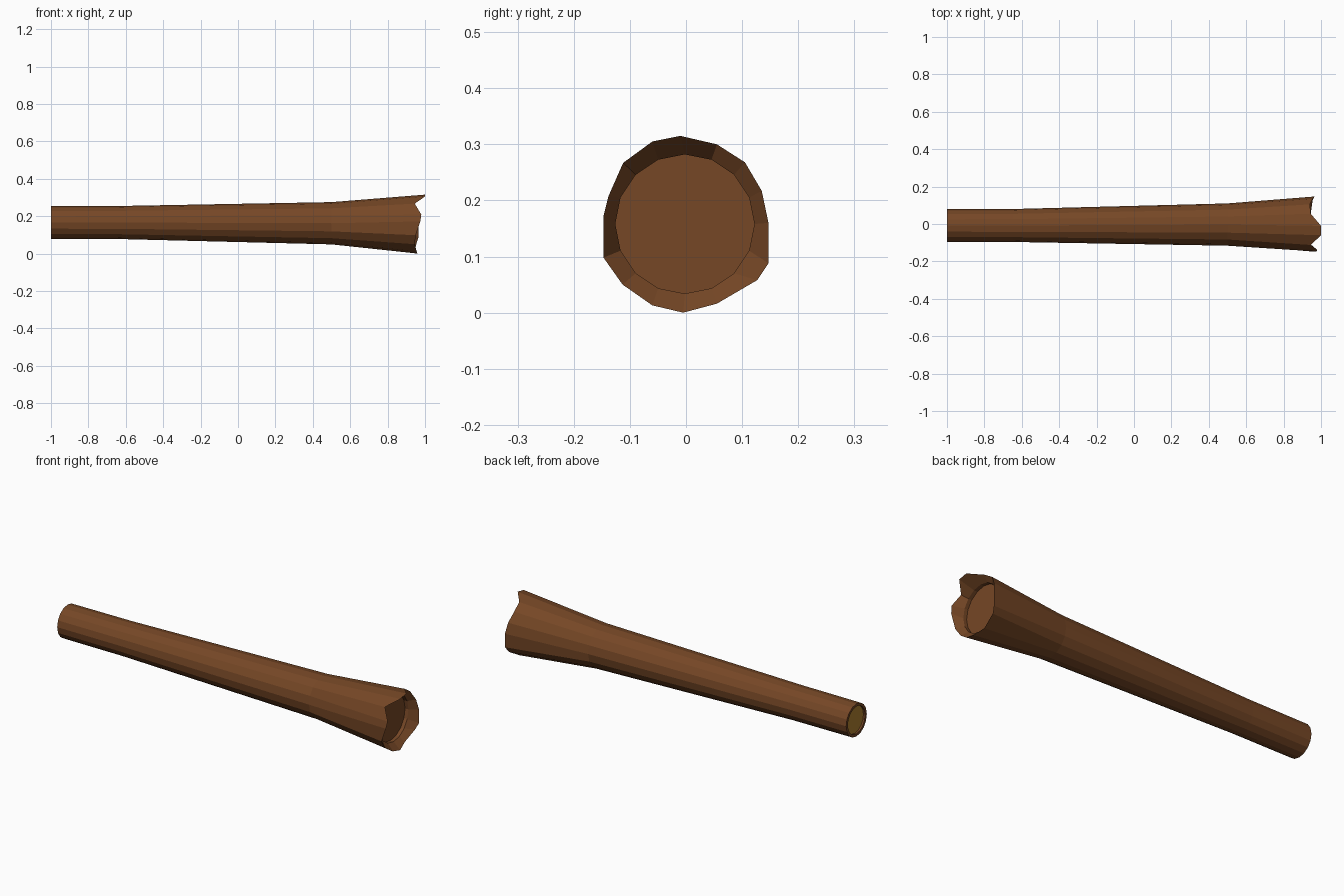
import bpy, bmesh, math

cube = bpy.data.objects.get("Cube")
if cube:
    bpy.data.objects.remove(cube)


def material(name, color):
    mat = bpy.data.materials.new(name)
    mat.use_nodes = True
    mat.diffuse_color = color
    mat.node_tree.nodes["Principled BSDF"].inputs["Base Color"].default_value = color
    return mat


bark = material("brown bark", (0.18, 0.063, 0.019, 1))
core = material("pale wood core", (0.42, 0.21, 0.03, 1))
SIDES = 16

# Broken rim of the thick end, clockwise from the top: x, y, z
rim_points = [
    (1.0, -0.01, 0.315), (0.945, 0.055, 0.30), (0.94, 0.105, 0.268), (0.955, 0.135, 0.217),
    (0.965, 0.147, 0.16), (0.965, 0.147, 0.088), (0.955, 0.127, 0.058), (0.945, 0.055, 0.016),
    (0.96, -0.005, 0.0), (0.955, -0.06, 0.013), (0.945, -0.113, 0.05), (0.95, -0.147, 0.098),
    (0.975, -0.147, 0.172), (0.98, -0.138, 0.208), (0.945, -0.112, 0.267), (1.0, -0.06, 0.305),
]


def ring(bm, x, y, z, radius):
    """One round cross-section of the trunk."""
    turn = math.tau / SIDES
    return [bm.verts.new((x, y + radius * math.sin(i * turn), z + radius * math.cos(i * turn)))
            for i in range(SIDES)]


bm = bmesh.new()
# Sections from the recessed core, out along the trunk, over the rim and into the hollow
loops = [
    ring(bm, -0.99, -0.008, 0.166, 0.073),
    ring(bm, -1.0, -0.008, 0.166, 0.073),
    ring(bm, -1.0, -0.008, 0.166, 0.087),
    ring(bm, -0.65, -0.008, 0.166, 0.088),
    ring(bm, 0.5, -0.003, 0.162, 0.113),
    [bm.verts.new(p) for p in rim_points],
    ring(bm, 0.92, -0.002, 0.158, 0.124),
    ring(bm, 0.90, -0.002, 0.158, 0.124),
]
for a, b in zip(loops, loops[1:]):
    for i in range(SIDES):
        j = (i + 1) % SIDES
        bm.faces.new((a[i], a[j], b[j], b[i]))

# End discs
core_face = bm.faces.new(loops[0])
core_face.material_index = 1
bm.faces.new(loops[-1])
bmesh.ops.recalc_face_normals(bm, faces=bm.faces)

mesh = bpy.data.meshes.new("log")
bm.to_mesh(mesh)
bm.free()
mesh.materials.append(bark)
mesh.materials.append(core)
log = bpy.data.objects.new("log", mesh)
bpy.context.collection.objects.link(log)
